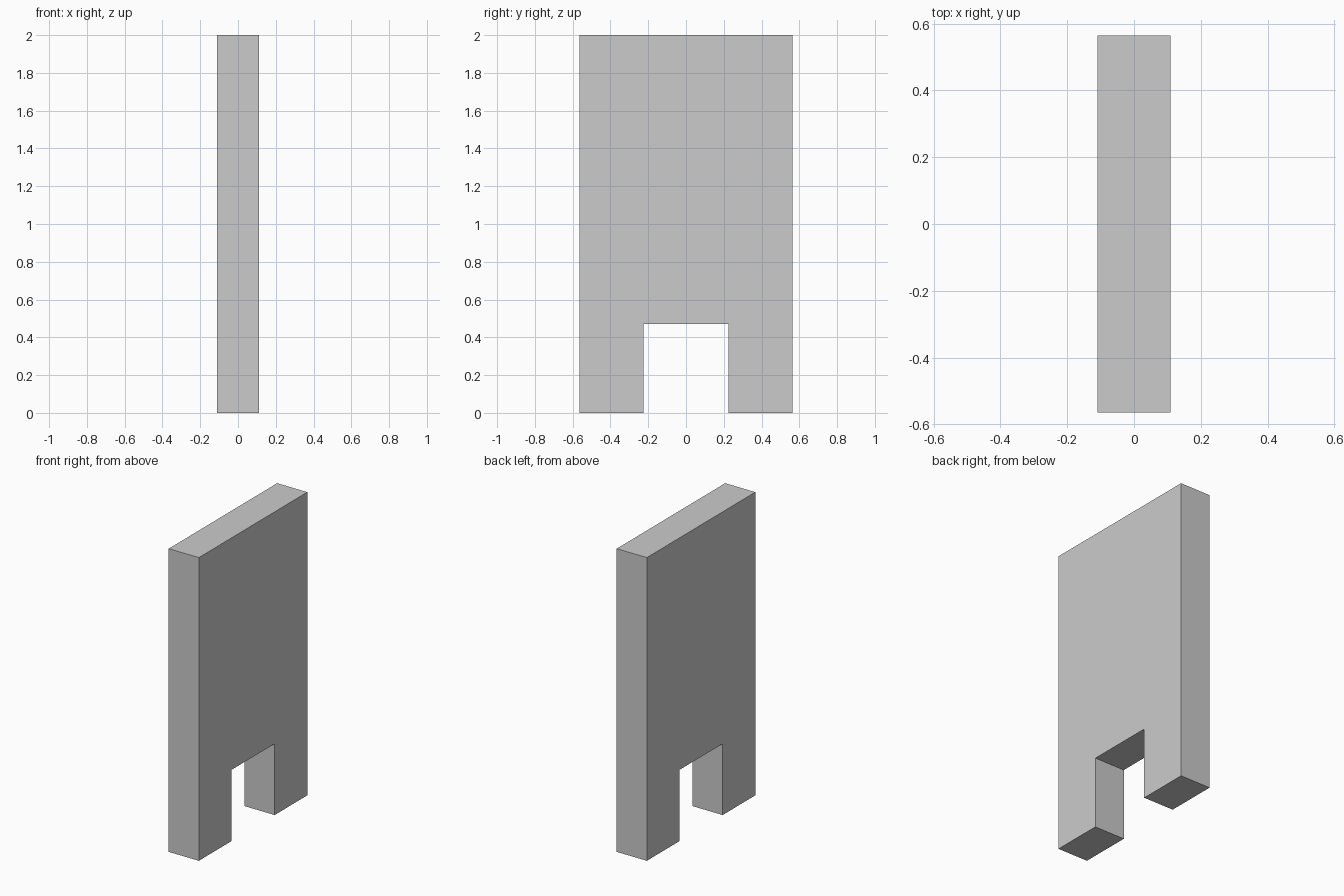
import bpy
import bmesh

if "Cube" in bpy.data.objects:
    bpy.data.objects.remove(bpy.data.objects["Cube"])

HALF_THICK = 0.11
HALF_WIDTH = 0.565
HALF_GAP = 0.225
HEIGHT = 2.0
GAP_HEIGHT = 0.47

# Side profile (y, z): upright slab with a rectangular notch between two feet
right_half = [(HALF_GAP, GAP_HEIGHT), (HALF_GAP, 0), (HALF_WIDTH, 0), (HALF_WIDTH, HEIGHT)]
profile = right_half + [(-y, z) for y, z in reversed(right_half)]

# Extrude the profile through the panel thickness
bm = bmesh.new()
face = bm.faces.new([bm.verts.new((-HALF_THICK, y, z)) for y, z in profile])
result = bmesh.ops.extrude_face_region(bm, geom=[face])
moved = [v for v in result["geom"] if isinstance(v, bmesh.types.BMVert)]
bmesh.ops.translate(bm, verts=moved, vec=(2 * HALF_THICK, 0, 0))
bmesh.ops.recalc_face_normals(bm, faces=bm.faces)

mesh = bpy.data.meshes.new("notched_panel")
bm.to_mesh(mesh)
bm.free()
panel = bpy.data.objects.new("notched_panel", mesh)
bpy.context.collection.objects.link(panel)
